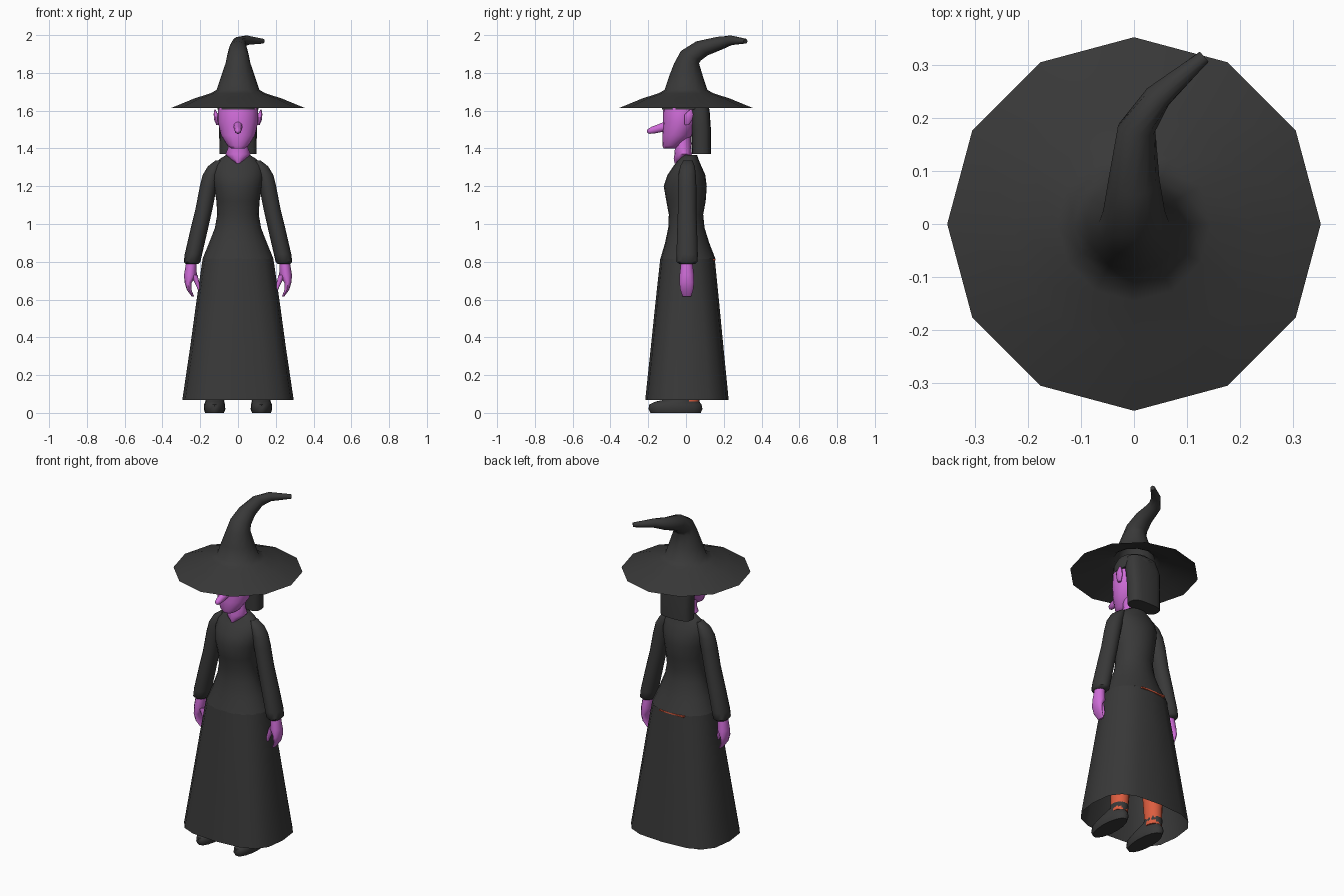
import bpy, bmesh
from math import cos, sin, pi, copysign
from mathutils import Vector


def material(name, rgb):
    m = bpy.data.materials.new(name)
    m.diffuse_color = (*rgb, 1)
    return m


BLACK = material("black_cloth", (0.04, 0.04, 0.04))
SKIN = material("purple_skin", (0.62, 0.15, 0.68))
ORANGE = material("orange_stocking", (0.72, 0.11, 0.05))


def loft(name, rings, mat, n=16, cap_start=True, cap_end=True, angle=50):
    """Skin rings (centre, rx, ry, [normal], [squareness]) into one tube."""
    bm = bmesh.new()
    loops = []
    for ring in rings:
        c, rx, ry = ring[:3]
        normal = Vector(ring[3] if len(ring) > 3 else (0, 0, 1))
        e = 2 / (ring[4] if len(ring) > 4 else 2)
        q = Vector((0, 0, 1)).rotation_difference(normal)
        loop = []
        for i in range(n):
            a = 2 * pi * i / n
            x = copysign(abs(cos(a)) ** e, cos(a)) * rx
            y = copysign(abs(sin(a)) ** e, sin(a)) * ry
            loop.append(bm.verts.new(Vector(c) + q @ Vector((x, y, 0))))
        loops.append(loop)
    for a, b in zip(loops, loops[1:]):
        for i in range(n):
            j = (i + 1) % n
            bm.faces.new((a[i], a[j], b[j], b[i]))
    if cap_start:
        bm.faces.new(loops[0][::-1])
    if cap_end:
        bm.faces.new(loops[-1])
    if cap_start and cap_end:
        bmesh.ops.recalc_face_normals(bm, faces=bm.faces)
    me = bpy.data.meshes.new(name)
    bm.to_mesh(me)
    bm.free()
    ob = bpy.data.objects.new(name, me)
    bpy.context.collection.objects.link(ob)
    me.materials.append(mat)
    bpy.ops.object.select_all(action='DESELECT')
    ob.select_set(True)
    bpy.context.view_layer.objects.active = ob
    bpy.ops.object.shade_smooth_by_angle(angle=angle * pi / 180)
    return ob


UP = (0, 0, 1)

# Pointed hat: twelve-sided brim and a bent cone
loft("hat", [
    ((0, 0, 1.615), .352, .352), ((0, 0, 1.665), .23, .23),
    ((0, 0, 1.692), .145, .145), ((0, 0, 1.71), .113, .113),
    ((0, 0, 1.78), .09, .09), ((0, .003, 1.85), .066, .066),
    ((0, .025, 1.89), .058, .058, (0, .45, .9)),
    ((0, .085, 1.93), .048, .048, (0, .75, .65)),
    ((.005, .18, 1.958), .036, .036, (.15, .9, .35)),
    ((.045, .24, 1.973), .026, .026, (.6, .75, .15)),
    ((.132, .315, 1.968), .013, .013, (.75, .65, -.05)),
], BLACK, n=12, cap_start=False, angle=60)

# Head, neck and nose
loft("head", [
    ((0, -.085, 1.4), .035, .033), ((0, -.075, 1.415), .056, .05),
    ((0, -.045, 1.47), .09, .08), ((0, -.03, 1.54), .106, .092),
    ((0, -.02, 1.62), .105, .1), ((0, -.01, 1.68), .08, .08),
], SKIN)
loft("neck", [
    ((0, -.03, 1.32), .012, .03), ((0, -.02, 1.345), .042, .045),
    ((0, -.015, 1.37), .066, .046), ((0, -.015, 1.4), .054, .044),
    ((0, -.02, 1.5), .052, .045),
], SKIN)
nose_dir = (0, -.94, -.34)
loft("nose", [
    ((0, -.1, 1.518), .026, .03, nose_dir), ((0, -.13, 1.51), .022, .024, nose_dir),
    ((0, -.175, 1.497), .019, .02, nose_dir), ((0, -.198, 1.49), .014, .014, nose_dir),
    ((0, -.206, 1.487), .005, .005, nose_dir),
], SKIN, n=10)

# Hair: crown under the hat and a straight fall behind the ears
loft("hair_crown", [
    ((0, -.005, 1.605), .109, .122), ((0, 0, 1.65), .108, .12), ((0, 0, 1.69), .09, .09),
], BLACK)
loft("hair_fall", [
    ((0, .082, 1.37), .098, .05, UP, 3), ((0, .08, 1.5), .1, .052, UP, 3),
    ((0, .073, 1.6), .105, .052, UP, 3), ((0, .06, 1.67), .09, .05, UP, 2.5),
], BLACK)

# Fitted top
loft("bodice", [
    ((0, .01, .815), .188, .146, UP, 2.2), ((0, .006, .9), .153, .117), ((0, .002, .98), .122, .096),
    ((0, 0, 1.05), .11, .091), ((0, 0, 1.12), .114, .104), ((0, -.004, 1.2), .128, .114),
    ((0, .002, 1.26), .137, .1), ((0, .008, 1.31), .128, .072), ((0, .014, 1.342), .1, .052),
    ((0, .015, 1.365), .064, .044),
], BLACK, n=20, cap_start=False)

# Long open skirt
loft("skirt", [
    ((0, .005, .067), .295, .221, UP, 3), ((0, .006, .35), .253, .192, UP, 2.8),
    ((0, .007, .6), .219, .167, UP, 2.5), ((0, .008, .818), .187, .144, UP, 2.2),
], BLACK, n=16, cap_start=False, cap_end=False)

# Orange strip of the lining showing at the back of the waist
bpy.ops.mesh.primitive_cube_add(size=1, location=(-.01, .146, .812))
strip = bpy.context.object
strip.name = "waist_lining"
strip.scale = (.16, .018, .008)
strip.data.materials.append(ORANGE)

# Paired parts
for side, s in (("left", 1), ("right", -1)):
    loft(side + "_sleeve", [
        ((s * .243, .006, .787), .032, .042), ((s * .243, .006, .8), .044, .057),
        ((s * .236, .006, .84), .046, .058), ((s * .206, .006, .97), .046, .054),
        ((s * .18, .006, 1.08), .045, .05), ((s * .157, .006, 1.2), .045, .05),
        ((s * .142, .006, 1.26), .045, .047), ((s * .122, .008, 1.305), .038, .04),
        ((s * .1, .01, 1.337), .018, .025),
    ], BLACK, n=14)
    loft(side + "_hand", [
        ((s * .238, .005, .615), .006, .022), ((s * .258, .004, .65), .012, .034),
        ((s * .264, .004, .69), .019, .039), ((s * .252, .004, .73), .034, .038),
        ((s * .247, .004, .8), .027, .03),
    ], SKIN, n=12)
    loft(side + "_thumb", [
        ((s * .198, -.012, .633), .005, .008), ((s * .212, -.012, .675), .011, .014),
        ((s * .232, -.008, .73), .018, .02),
    ], SKIN, n=10)
    loft(side + "_ear", [
        ((s * .107, .005, 1.525), .008, .012), ((s * .114, .012, 1.55), .012, .022),
        ((s * .117, .016, 1.58), .012, .024), ((s * .122, .026, 1.605), .003, .006),
    ], SKIN, n=10)
    loft(side + "_leg", [
        ((s * .12, .02, .06), .045, .05), ((s * .115, .02, .25), .055, .06),
        ((s * .1, .02, .45), .06, .065), ((s * .09, .01, .8), .08, .085),
    ], ORANGE, n=12)
    loft(side + "_shoe", [
        ((s * .124, -.055, 0), .05, .133), ((s * .124, -.056, .02), .057, .143),
        ((s * .124, -.056, .045), .055, .138), ((s * .123, -.045, .06), .05, .115),
        ((s * .12, .015, .085), .048, .06), ((s * .12, .02, .105), .047, .052),
    ], BLACK, n=16)
